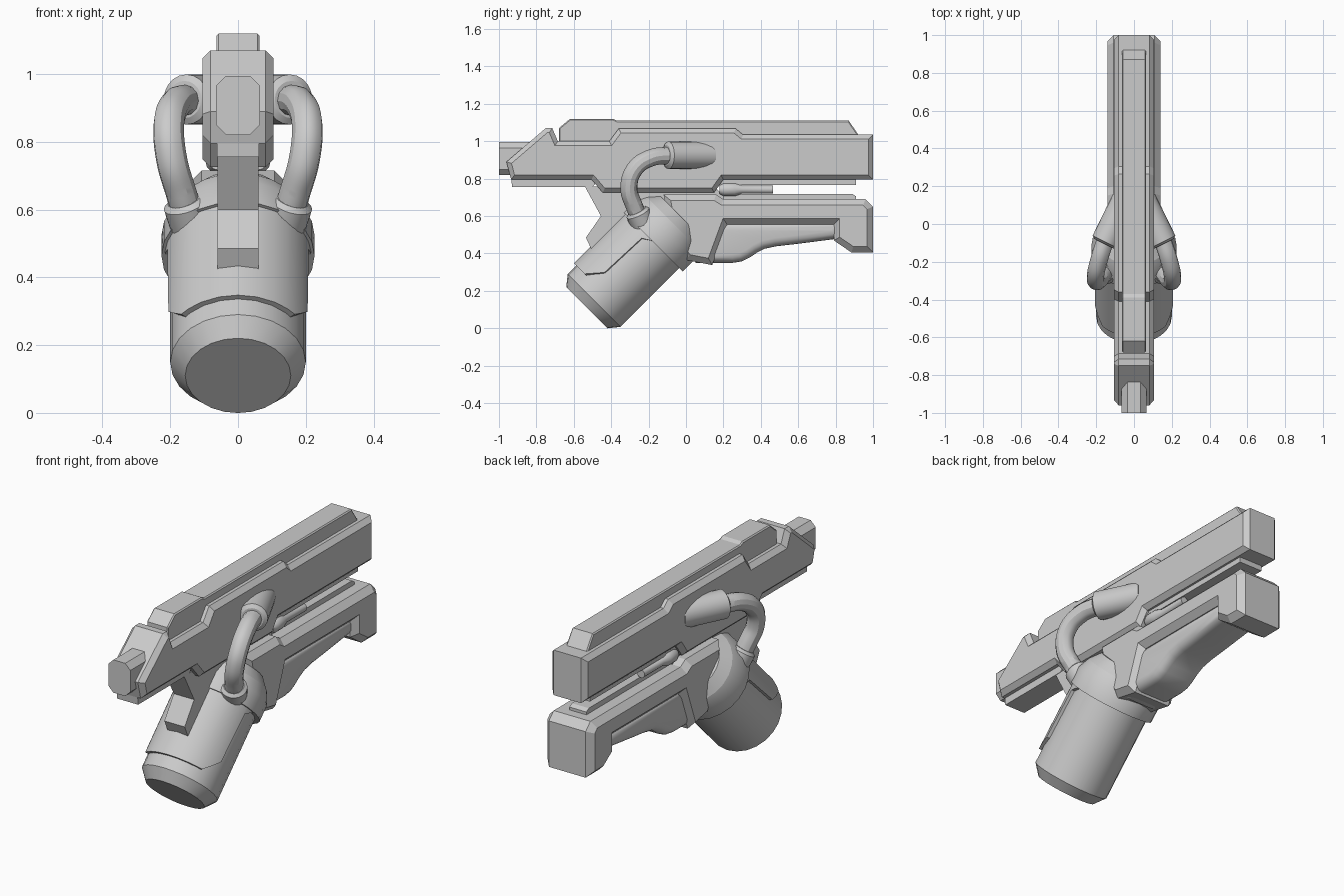
import bpy, bmesh, math
from mathutils import Vector

if "Cube" in bpy.data.objects:
    bpy.data.objects.remove(bpy.data.objects["Cube"])


def finish(bm, name, smooth=False):
    bmesh.ops.recalc_face_normals(bm, faces=bm.faces[:])
    me = bpy.data.meshes.new(name)
    bm.to_mesh(me)
    bm.free()
    ob = bpy.data.objects.new(name, me)
    bpy.context.collection.objects.link(ob)
    if smooth:
        bpy.ops.object.select_all(action='DESELECT')
        ob.select_set(True)
        bpy.context.view_layer.objects.active = ob
        bpy.ops.object.shade_smooth_by_angle(angle=math.radians(32))
    return ob


def prism(name, pts, hw, chamfer=0.0, segs=1, smooth=False):
    """Side profile (y, z) extruded to +-hw in x, with chamfered side rims."""
    bm = bmesh.new()
    n = len(pts)
    a, b = [[bm.verts.new((s * hw, y, z)) for y, z in pts] for s in (-1, 1)]
    caps = [bm.faces.new(a), bm.faces.new(b[::-1])]
    for i in range(n):
        j = (i + 1) % n
        bm.faces.new((a[i], b[i], b[j], a[j]))
    bmesh.ops.recalc_face_normals(bm, faces=bm.faces[:])
    if chamfer:
        rims = list({e for f in caps for e in f.edges})
        bmesh.ops.bevel(bm, geom=rims, offset=chamfer, segments=segs,
                        profile=0.5, affect='EDGES', clamp_overlap=False)
    return finish(bm, name, smooth)


def lathe(name, origin, axis, prof, n=24):
    """Closed solid of revolution; prof holds (distance, radius)."""
    o, d = Vector(origin), Vector(axis).normalized()
    u = Vector((1, 0, 0)) if abs(d.x) < 0.9 else Vector((0, 0, 1))
    u = (u - d * u.dot(d)).normalized()
    v = d.cross(u)
    bm = bmesh.new()
    rings = [[bm.verts.new(o + d * t + r * (u * math.cos(k * math.tau / n) + v * math.sin(k * math.tau / n)))
              for k in range(n)] for t, r in prof]
    for p, q in zip(rings, rings[1:]):
        for k in range(n):
            m = (k + 1) % n
            bm.faces.new((p[k], p[m], q[m], q[k]))
    bm.faces.new(rings[0])
    bm.faces.new(rings[-1])
    return finish(bm, name, True)


# Upper housing with stepped top and deeper middle
prism("upper_housing", [
    (-.96, .89), (-.75, 1.07), (-.715, 1.07), (-.685, 1.0), (-.41, 1.0), (-.36, 1.068),
    (.265, 1.068), (.305, 1.035), (1, 1.035), (1, .795), (.2, .795), (.15, .725),
    (-.445, .725), (-.505, .795), (-.935, .795)], .105, .024)
prism("top_rail", [(-.68, 1.04), (-.68, 1.07), (-.62, 1.12), (-.39, 1.12), (-.37, 1.11),
                   (.87, 1.11), (.925, 1.03), (.925, 1.0), (-.68, .98)], .063, .006)
prism("front_under_rail", [(-.935, .81), (-.93, .755), (-.5, .755), (-.45, .81)], .062)
prism("rear_under_rail", [(.1, .8), (.1, .766), (.91, .766), (.91, .8)], .07)

# Muzzle: octagonal block along y
bm = bmesh.new()
octagon = [(-.065, .85), (-.035, .82), (.035, .82), (.065, .85),
           (.065, .965), (.035, .995), (-.035, .995), (-.065, .965)]
face = bm.faces.new([bm.verts.new((x, -1, z)) for x, z in octagon])
new = bmesh.ops.extrude_face_region(bm, geom=[face])["geom"]
bmesh.ops.translate(bm, vec=(0, .25, 0), verts=[g for g in new if isinstance(g, bmesh.types.BMVert)])
if not face.is_valid or len(bm.faces) < 10:
    bm.faces.new([w for w in bm.verts if w.co.y < -.99])
finish(bm, "muzzle")

# Central frame and strut above the canister
prism("frame_core", [(-.54, .757), (-.455, .6), (-.535, .485), (-.505, .42), (-.3, .4),
                     (0, .5), (.2, .6), (.2, .71), (.15, .757)], .06)

# Stock, its top strip and the rounded hand grip
prism("stock", [(-.12, .715), (.16, .715), (.2, .69), (.96, .69), (1, .65), (1, .405),
                (.885, .405), (.79, .47), (.79, .555), (.22, .555), (.14, .338),
                (0, .365), (-.08, .5)], .14, .032)
prism("stock_top_strip", [(.1, .67), (.1, .718), (.89, .718), (.91, .705), (.91, .67)], .05)
prism("hand_grip", [(.05, .57), (.05, .35), (.25, .35), (.3, .358), (.34, .378), (.38, .405),
                    (.42, .425), (.48, .438), (.6, .452), (.82, .48), (.82, .57)],
      .115, .045, 4, True)

# Canister on a 45 degree axis
O, D, U = Vector((0, -.53, .11)), Vector((0, 1, 1)).normalized(), Vector((0, -1, 1)).normalized()
lathe("canister", O, D, [(0, .156), (.055, .2), (.645, .2), (.70, .155)])
lathe("canister_collar", O, D, [(.5, .19), (.5, .226), (.585, .226), (.645, .2)])

# Canister sleeve: start distance varies with the angle from the upper side
half = [(0, .12), (15, .12), (30, .12), (42, .12), (51, .12), (62, .16), (72, .2), (75, .47), (84, .49),
        (93, .51)] + [(a, .51) for a in range(108, 181, 12)]
loop = half + [(360 - a, t) for a, t in half[-2:0:-1]]
bm = bmesh.new()
sections = []
for a, t in loop:
    a = math.radians(a)
    rad = U * math.cos(a) + Vector((math.sin(a), 0, 0))
    sections.append([bm.verts.new(O + D * s + rad * r) for s, r in
                     ((t, .195), (t, .216), (.6, .216), (.6, .195))])
for i, p in enumerate(sections):
    q = sections[(i + 1) % len(sections)]
    for k in range(4):
        m = (k + 1) % 4
        bm.faces.new((p[k], p[m], q[m], q[k]))
finish(bm, "canister_sleeve", True)

# Hoses, their fittings and the thin piston rods on both sides
for s, side in ((1, "right"), (-1, "left")):
    cu = bpy.data.curves.new("hose_" + side, 'CURVE')
    cu.dimensions = '3D'
    cu.bevel_depth = .046
    cu.bevel_resolution = 4
    cu.resolution_u = 8
    cu.use_fill_caps = True
    path = [(.14, -.235, .56), (.168, -.275, .65), (.196, -.305, .75), (.204, -.275, .85),
            (.185, -.19, .91), (.15, -.08, .925)]
    sp = cu.splines.new('BEZIER')
    sp.bezier_points.add(len(path) - 1)
    for bp, (x, y, z) in zip(sp.bezier_points, path):
        bp.co = (s * x, y, z)
        bp.handle_left_type = bp.handle_right_type = 'AUTO'
    ob = bpy.data.objects.new("hose_" + side, cu)
    bpy.context.collection.objects.link(ob)
    bpy.ops.object.select_all(action='DESELECT')
    ob.select_set(True)
    bpy.context.view_layer.objects.active = ob
    bpy.ops.object.convert(target='MESH')
    bpy.ops.object.shade_smooth_by_angle()
    lathe("hose_socket_" + side, (s * .158, -.105, .925), (-s * .44, .9, 0),
          [(0, .055), (.012, .074), (.26, .074)], 20)
    lathe("hose_base_ring_" + side, (s * .14, -.235, .57), (s * .28, -.4, .85),
          [(-.03, .066), (.055, .066), (.068, .05)], 20)
    lathe("piston_rod_" + side, (s * .06, .18, .742), (0, 1, 0),
          [(0, .025), (.025, .036), (.08, .036), (.12, .022), (.285, .022)], 12)
